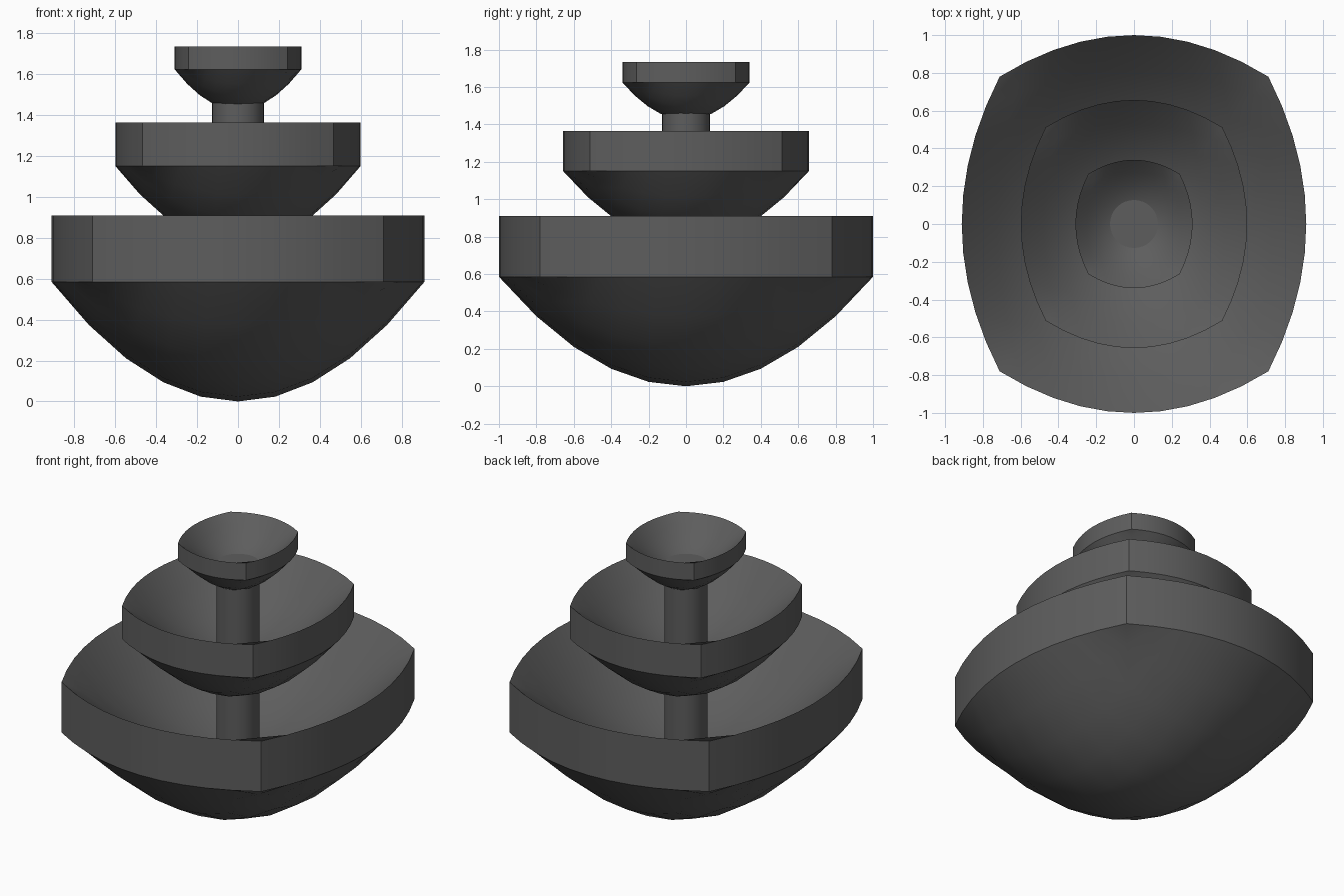
import bpy, bmesh, math

if "Cube" in bpy.data.objects:
    bpy.data.objects.remove(bpy.data.objects["Cube"])

N = 10  # grid cells across each bowl

# Dark stone
stone = bpy.data.materials.new("dark_stone")
stone.diffuse_color = (0.11, 0.11, 0.11, 1)
stone.use_nodes = True
stone.node_tree.nodes["Principled BSDF"].inputs["Base Color"].default_value = stone.diffuse_color


def finish(bm, name):
    bmesh.ops.recalc_face_normals(bm, faces=bm.faces)
    mesh = bpy.data.meshes.new(name)
    bm.to_mesh(mesh)
    bm.free()
    mesh.materials.append(stone)
    obj = bpy.data.objects.new(name, mesh)
    bpy.context.collection.objects.link(obj)
    bpy.ops.object.select_all(action='DESELECT')
    obj.select_set(True)
    bpy.context.view_layer.objects.active = obj
    bpy.ops.object.shade_smooth_by_angle(angle=math.radians(30))
    return obj


def bowl(name, size, base):
    """Curved four-cornered dish: a bulged patch extruded straight up."""
    bm = bmesh.new()
    grid = bmesh.ops.create_grid(bm, x_segments=N, y_segments=N, size=1)
    for v in grid['verts']:
        a, b = v.co.x, v.co.y
        v.co.x = 0.912 * size * a * (1 - 0.22 * b * b)
        v.co.y = size * b * (1 - 0.22 * a * a)
        v.co.z = base + 0.585 * size * (1 - (1 - a * a) * (1 - b * b))
    # Lift a copy for the inner surface, leaving the vertical rim band
    top = bmesh.ops.extrude_face_region(bm, geom=bm.faces[:], use_keep_orig=True)
    for v in top['geom']:
        if isinstance(v, bmesh.types.BMVert):
            v.co.z += 0.325 * size
    return finish(bm, name)


# Three stacked bowls
bowl("lower_bowl", 1.0, 0.0)
bowl("middle_bowl", 0.657, 0.766)
bowl("upper_bowl", 0.34, 1.425)

# Central column, ending flush in the upper bowl
bm = bmesh.new()
z0, z1 = 0.2, 1.57
bmesh.ops.create_cone(bm, cap_ends=True, segments=32, radius1=0.127,
                      radius2=0.127, depth=z1 - z0)
bmesh.ops.translate(bm, verts=bm.verts, vec=(0, 0, (z0 + z1) / 2))
finish(bm, "column")
